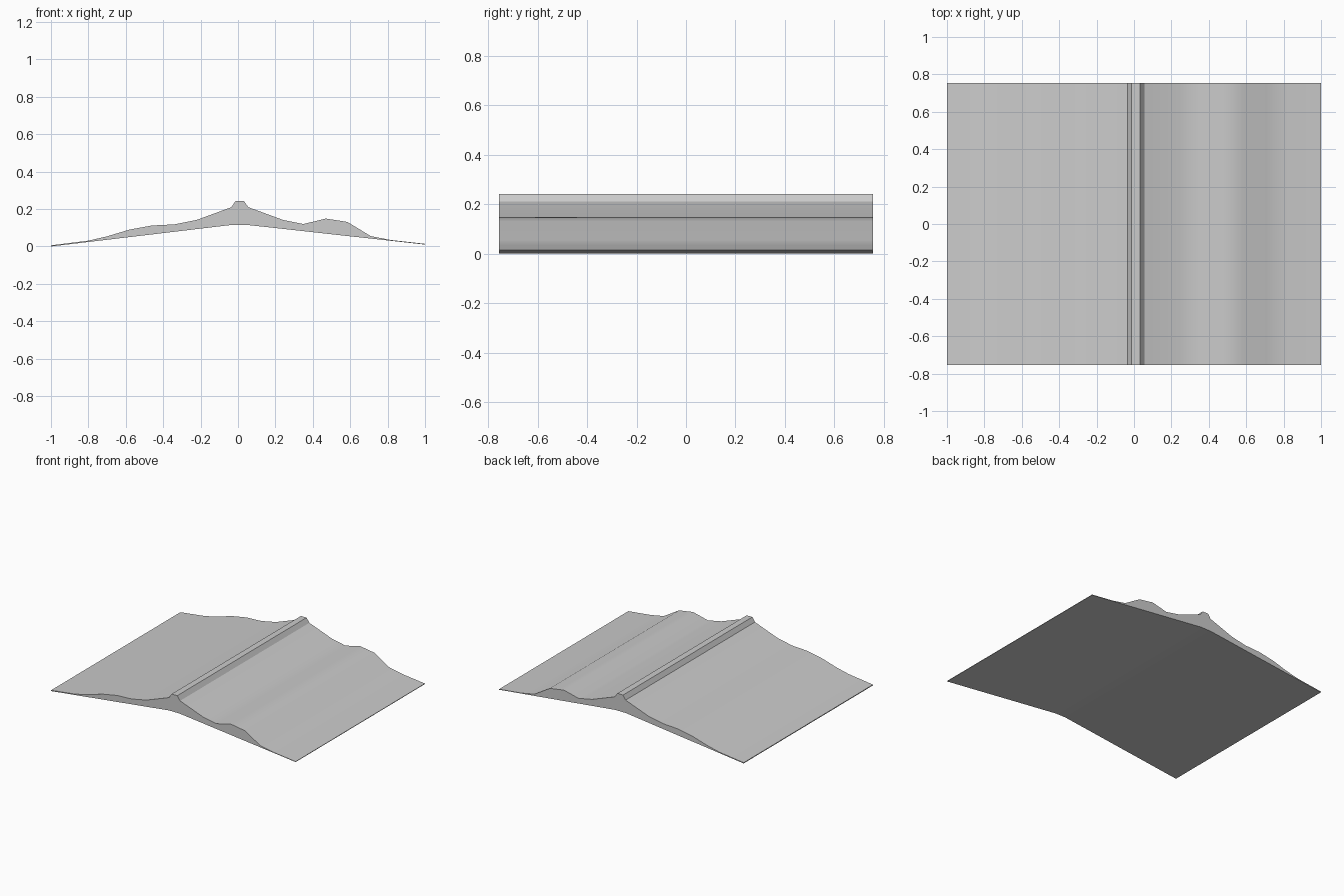
import bpy, bmesh, math

if "Cube" in bpy.data.objects:
    bpy.data.objects.remove(bpy.data.objects["Cube"])

HALF_DEPTH = 0.755

# Upper outline (x, z), left eave to right eave, with the raised ridge cap in the middle
top = [(-1, .006), (-.80, .031), (-.70, .054), (-.58, .09), (-.46, .112), (-.34, .118),
       (-.22, .142), (-.035, .21), (-.014, .242), (.032, .242), (.055, .21), (.24, .142),
       (.35, .12), (.47, .149), (.585, .131), (.71, .055), (.82, .034), (1, .014)]
# Underside outline, right to left
under = [(1, .01), (.05, .115), (-.035, .115), (-1, 0)]


def extrude_profile(name, outline):
    """Sweep an x-z outline along y into a closed solid."""
    bm = bmesh.new()
    front = bm.faces.new([bm.verts.new((x, -HALF_DEPTH, z)) for x, z in outline])
    swept = bmesh.ops.extrude_face_region(bm, geom=[front], use_keep_orig=True)
    verts = [g for g in swept["geom"] if isinstance(g, bmesh.types.BMVert)]
    bmesh.ops.translate(bm, verts=verts, vec=(0, 2 * HALF_DEPTH, 0))
    bmesh.ops.recalc_face_normals(bm, faces=bm.faces)
    mesh = bpy.data.meshes.new(name)
    bm.to_mesh(mesh)
    bm.free()
    obj = bpy.data.objects.new(name, mesh)
    bpy.context.collection.objects.link(obj)
    return obj


# Sagging roof slab with ridge
roof = extrude_profile("roof", top + under)
bpy.context.view_layer.objects.active = roof
roof.select_set(True)
bpy.ops.object.shade_smooth_by_angle(angle=math.radians(30))
